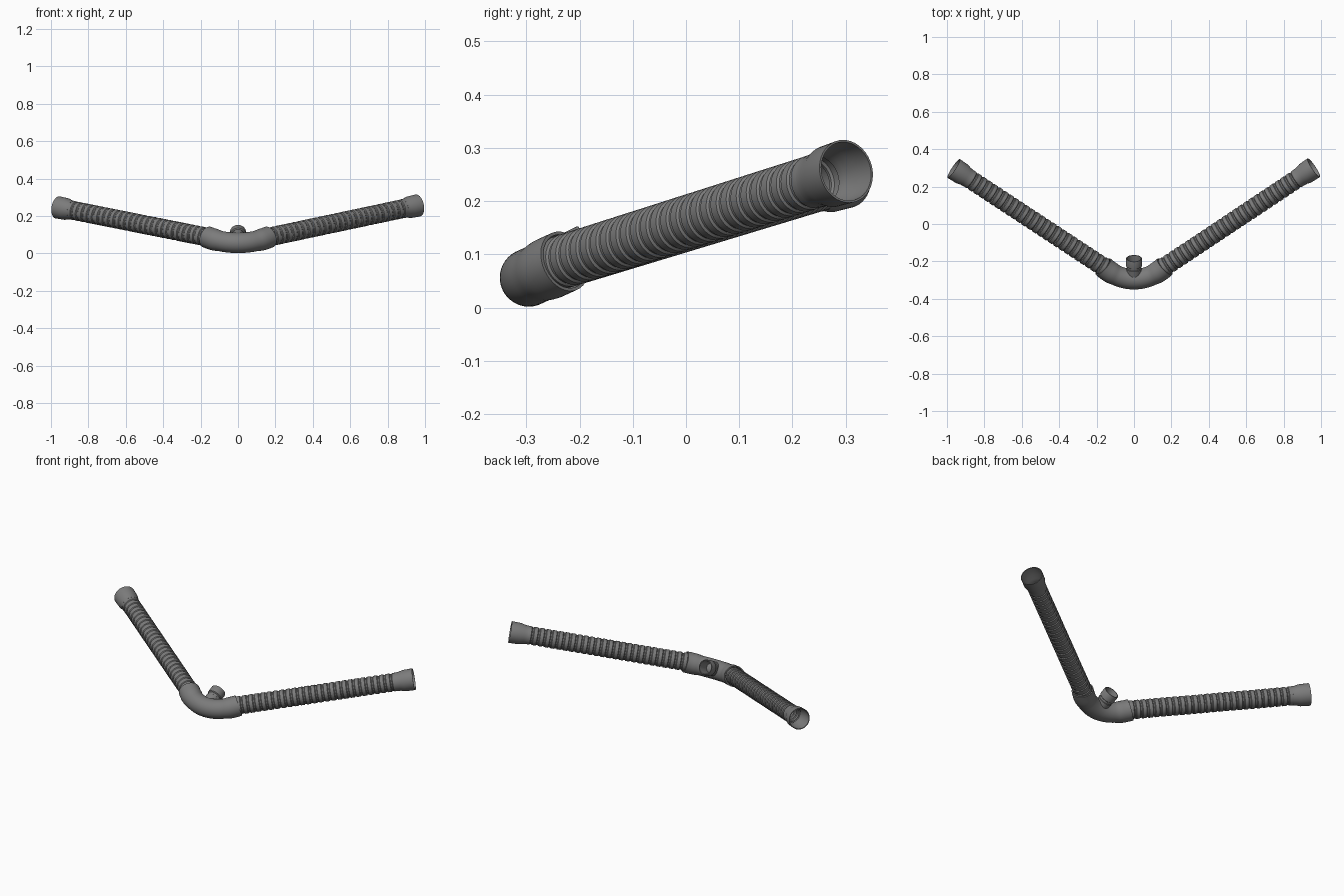
import bpy, bmesh, math
from mathutils import Vector

if "Cube" in bpy.data.objects:
    bpy.data.objects.remove(bpy.data.objects["Cube"])

grey = bpy.data.materials.new("dark grey plastic")
grey.diffuse_color = (0.2, 0.2, 0.2, 1)
grey.use_nodes = True
grey.node_tree.nodes["Principled BSDF"].inputs["Base Color"].default_value = grey.diffuse_color
SIDES = 40


def sweep(name, stations):
    """Closed hollow tube: stations are (centre, tangent, radius), out along the outside, back along the inside."""
    bm = bmesh.new()
    rings = []
    for c, t, r in stations:
        t = t.normalized()
        side = t.cross(Vector((0, 0, 1))).normalized()
        up = side.cross(t)
        rings.append([bm.verts.new(c + r * (math.cos(a) * side + math.sin(a) * up))
                      for a in (2 * math.pi * i / SIDES for i in range(SIDES))])
    for k, a in enumerate(rings):
        b = rings[(k + 1) % len(rings)]
        for i in range(SIDES):
            j = (i + 1) % SIDES
            bm.faces.new((a[i], a[j], b[j], b[i]))
    bmesh.ops.recalc_face_normals(bm, faces=bm.faces)
    me = bpy.data.meshes.new(name)
    bm.to_mesh(me)
    bm.free()
    me.materials.append(grey)
    ob = bpy.data.objects.new(name, me)
    bpy.context.collection.objects.link(ob)
    bpy.ops.object.select_all(action='DESELECT')
    ob.select_set(True)
    bpy.context.view_layer.objects.active = ob
    bpy.ops.object.shade_smooth_by_angle(angle=math.radians(30))
    return ob


def straight(name, start, end, profile):
    """Revolve (distance, radius) pairs along a straight axis."""
    d = (end - start).normalized()
    return sweep(name, [(start + d * s, d, r) for s, r in profile])


# Corrugated hoses with a flared end cuff
RIBS = 26
hoses = {"left_hose": (Vector((-0.150, -0.238, 0.084)), Vector((-0.964, 0.297, 0.246))),
         "right_hose": (Vector((0.150, -0.238, 0.084)), Vector((0.961, 0.301, 0.256)))}
for name, (a, b) in hoses.items():
    length = (b - a).length
    body = length - 0.09
    p = body / RIBS
    outer, inner = [], []
    for i in range(RIBS):
        s = i * p
        outer += [(s, 0.0465), (s + 0.2 * p, 0.0465), (s + 0.32 * p, 0.0505), (s + 0.88 * p, 0.0505)]
        inner += [(s, 0.0435), (s + 0.2 * p, 0.0435), (s + 0.32 * p, 0.0475), (s + 0.88 * p, 0.0475)]
    straight(name, a, b, outer + inner[::-1])
    cuff = [(body - 0.005, 0.051), (body + 0.012, 0.052), (body + 0.035, 0.0585), (length, 0.060),
            (length, 0.056), (body + 0.035, 0.0545), (body + 0.012, 0.047), (body - 0.005, 0.0455)]
    straight(name.replace("hose", "end_cuff"), a, b, cuff)

# Curved centre connector, a bezier bend that runs into both hoses
N = 32
P = [Vector((-0.165, -0.228, 0.087)), Vector((-0.065, -0.318, 0.046)),
     Vector((0.065, -0.318, 0.046)), Vector((0.165, -0.228, 0.087))]
outer, inner = [], []
for i in range(N + 1):
    t = i / N
    u = 1 - t
    c = u**3 * P[0] + 3 * u * u * t * P[1] + 3 * u * t * t * P[2] + t**3 * P[3]
    d = u * u * (P[1] - P[0]) + 2 * u * t * (P[2] - P[1]) + t * t * (P[3] - P[2])
    edge = min(t, u)
    swell = min(1, max(0, (0.22 - edge) / 0.08))
    r = 0.0545 + 0.004 * swell
    outer.append((c, d, r))
    inner.append((c, d, r - 0.006))
sweep("centre_connector", outer + inner[::-1])

# Branch spout rising from the inside of the bend
base, tip = Vector((0, -0.293, 0.062)), Vector((0, -0.184, 0.115))
n = (tip - base).length
straight("branch_spout", base, tip,
         [(0.02, 0.040), (0.062, 0.040), (0.064, 0.037), (n - 0.046, 0.037), (n - 0.042, 0.043),
          (n - 0.004, 0.043), (n, 0.0415), (n, 0.037), (n - 0.03, 0.034), (0.02, 0.033)])
